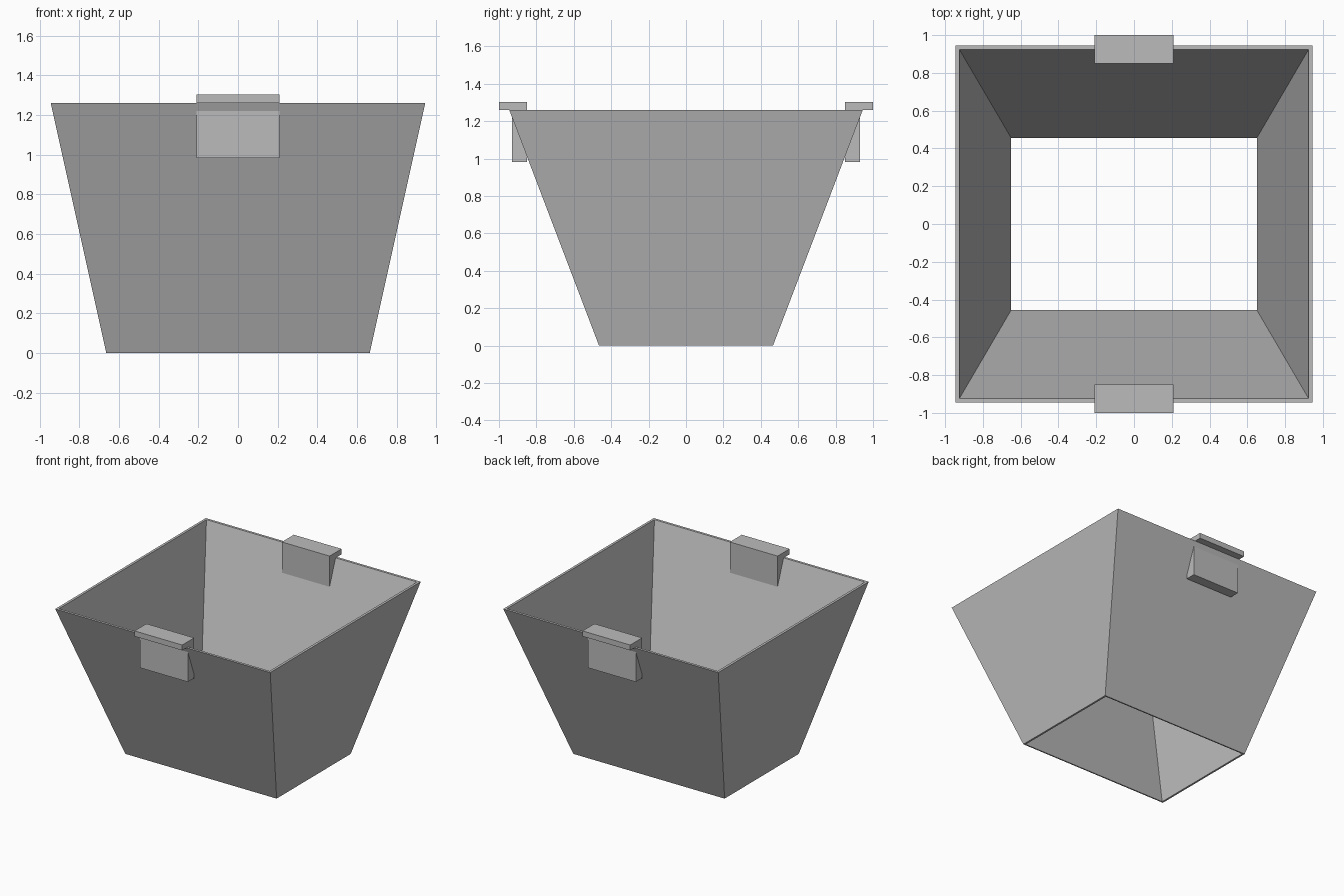
import bpy
import bmesh

cube = bpy.data.objects.get("Cube")
if cube:
    bpy.data.objects.remove(cube, do_unlink=True)

grey = bpy.data.materials.new("plain grey")
grey.use_nodes = True
colour = (0.5, 0.5, 0.5, 1)
grey.diffuse_color = colour
grey.node_tree.nodes["Principled BSDF"].inputs["Base Color"].default_value = colour

HEIGHT = 1.26


def finish(name, bm):
    """Turn a bmesh into a flat-shaded grey object."""
    bmesh.ops.recalc_face_normals(bm, faces=bm.faces)
    mesh = bpy.data.meshes.new(name)
    bm.to_mesh(mesh)
    bm.free()
    mesh.materials.append(grey)
    obj = bpy.data.objects.new(name, mesh)
    bpy.context.scene.collection.objects.link(obj)
    return obj


def ring(bm, half_x, half_y, z):
    corners = ((-1, -1), (1, -1), (1, 1), (-1, 1))
    return [bm.verts.new((sx * half_x, sy * half_y, z)) for sx, sy in corners]


# Tapered thin-walled bin, open at the top and the bottom
bm = bmesh.new()
rings = [ring(bm, 0.665, 0.465, 0), ring(bm, 0.945, 0.945, HEIGHT),
         ring(bm, 0.925, 0.925, HEIGHT), ring(bm, 0.65, 0.455, 0)]
for a, b in zip(rings, rings[1:] + rings[:1]):
    for i in range(4):
        j = (i + 1) % 4
        bm.faces.new((a[i], a[j], b[j], b[i]))
finish("bin_walls", bm)

# Grips: a block through the wall with a lip over the rim, one per side
LIP_TOP, GRIP_BOTTOM, GRIP_HALF = 1.303, 0.983, 0.21
profile = [(0.85, GRIP_BOTTOM), (0.93, GRIP_BOTTOM), (0.93, HEIGHT),
           (1, HEIGHT), (1, LIP_TOP), (0.85, LIP_TOP)]
for name, side in (("front_grip", -1), ("back_grip", 1)):
    bm = bmesh.new()
    face = bm.faces.new([bm.verts.new((-GRIP_HALF, side * y, z)) for y, z in profile])
    extruded = bmesh.ops.extrude_face_region(bm, geom=[face])["geom"]
    moved = [v for v in extruded if isinstance(v, bmesh.types.BMVert)]
    bmesh.ops.translate(bm, verts=moved, vec=(2 * GRIP_HALF, 0, 0))
    finish(name, bm)
